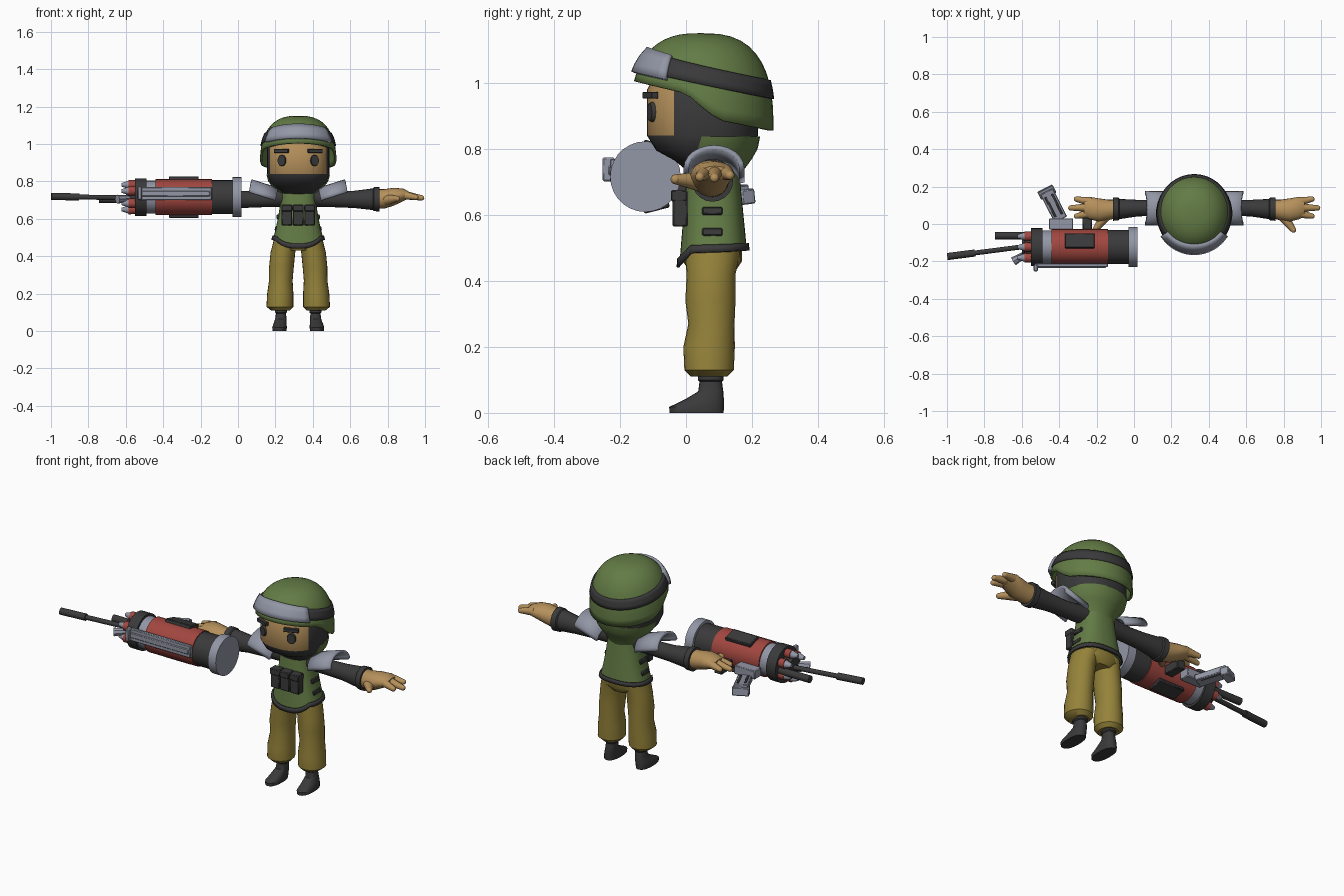
import bpy, bmesh, math
from math import sin, cos, pi
from mathutils import Vector

cube = bpy.data.objects.get("Cube")
if cube:
    bpy.data.objects.remove(cube)

CX = 0.322  # figure centre line


def material(name, rgb):
    m = bpy.data.materials.new(name)
    m.use_nodes = True
    m.diffuse_color = (*rgb, 1)
    m.node_tree.nodes["Principled BSDF"].inputs["Base Color"].default_value = (*rgb, 1)
    return m


GREEN = material("olive green", (0.125, 0.2, 0.06))
DARK = material("charcoal", (0.042, 0.042, 0.044))
TAN = material("mustard trousers", (0.3, 0.225, 0.042))
SKIN = material("skin", (0.46, 0.28, 0.105))
GREY = material("steel grey", (0.29, 0.31, 0.38))
RED = material("brick red", (0.36, 0.062, 0.05))


def finish(name, bm, mats, angle=40, rule=None, thick=0, bevel=0):
    bmesh.ops.remove_doubles(bm, verts=bm.verts, dist=1e-5)
    bmesh.ops.recalc_face_normals(bm, faces=bm.faces)
    me = bpy.data.meshes.new(name)
    bm.to_mesh(me)
    bm.free()
    ob = bpy.data.objects.new(name, me)
    bpy.context.collection.objects.link(ob)
    for m in mats:
        me.materials.append(m)
    if rule:
        for p in me.polygons:
            p.material_index = rule(p.center)
    if thick:
        s = ob.modifiers.new("thickness", "SOLIDIFY")
        s.thickness, s.offset = thick, 0
    if bevel:
        ob.modifiers.new("bevel", "BEVEL").width = bevel
    bpy.ops.object.select_all(action="DESELECT")
    ob.select_set(True)
    bpy.context.view_layer.objects.active = ob
    bpy.ops.object.shade_smooth_by_angle(angle=math.radians(angle))
    return ob


def surface(name, f, nu, nv, mats, wrap=True, caps=False, **kw):
    """Grid of points f(u, v); u runs round, v runs along."""
    bm = bmesh.new()
    cols = nu if wrap else nu + 1
    rows = [[bm.verts.new(f(i / nu, j / nv)) for i in range(cols)] for j in range(nv + 1)]
    for j in range(nv):
        for i in range(nu):
            k = (i + 1) % cols
            bm.faces.new((rows[j][i], rows[j][k], rows[j + 1][k], rows[j + 1][i]))
    if caps:
        bm.faces.new(rows[0])
        bm.faces.new(rows[-1])
    return finish(name, bm, mats, **kw)


def loft(name, rings, mat, axis="z", s=1, n=20, e=2.0, **kw):
    """Rings are (along, centre a, centre b, radius a, radius b), from the centre line."""
    def f(u, v):
        t, a, b, ra, rb = rings[round(v * (len(rings) - 1))]
        c, d = cos(2 * pi * u), sin(2 * pi * u)
        a += ra * math.copysign(abs(c) ** (2 / e), c)
        b += rb * math.copysign(abs(d) ** (2 / e), d)
        return (CX + s * a, b, t) if axis == "z" else (CX + s * t, a, b)
    mats = mat if isinstance(mat, list) else [mat]
    return surface(name, f, n, len(rings) - 1, mats, caps=True, **kw)


def rod(name, p, q, r1, r2, mat, n=16, tip=False):
    p, q = Vector(p), Vector(q)
    bm = bmesh.new()
    bmesh.ops.create_cone(bm, cap_ends=True, segments=n, radius1=r1, radius2=r2, depth=(q - p).length)
    if tip:
        bmesh.ops.create_icosphere(bm, subdivisions=2, radius=r2 * 1.02)
        ball = [v for v in bm.verts if abs(v.co.length - r2 * 1.02) < 1e-4]
        bmesh.ops.translate(bm, verts=ball, vec=(0, 0, (q - p).length / 2))
    ob = finish(name, bm, [mat])
    ob.location = (p + q) / 2
    ob.rotation_euler = (q - p).to_track_quat("Z", "Y").to_euler()
    return ob


def box(name, c, size, mat, rot=(0, 0, 0), bevel=0.004):
    bm = bmesh.new()
    bmesh.ops.create_cube(bm, size=1)
    bmesh.ops.scale(bm, verts=bm.verts, vec=size)
    ob = finish(name, bm, [mat], bevel=bevel)
    ob.location, ob.rotation_euler = c, rot
    return ob


def interp(y, pts):
    for (a, za), (b, zb) in zip(pts, pts[1:]):
        if y <= b:
            return za + (zb - za) * max(0, (y - a) / (b - a))
    return pts[-1][1]


# Helmet, with a rim that drops over the ears and neck
TOP = 1.145


def dome(a, z, off=0):
    k = max(0, (z - 0.86) / (TOP - 0.86))
    r = max(0, 1 - k ** 2.7) ** (1 / 2.7)
    return Vector((CX + (0.2 * r + off) * cos(a), 0.047 + (0.212 * r + off) * sin(a), z))


def helmet(u, v):
    a = 2 * pi * u
    y = 0.047 + 0.212 * sin(a)
    rim = interp(y, [(-0.17, 1.005), (0.0, 0.968), (0.05, 0.925), (0.1, 0.887), (0.26, 0.855)])
    return dome(a, rim + (TOP - rim) * sin(v * pi / 2))


def wrap_band(half, off, a0, a1):
    def f(u, v):
        a = a0 + (a1 - a0) * u
        z = 1.04 - 0.22 * (0.047 + 0.2 * sin(a) + 0.03)
        return dome(a, z + half * (2 * v - 1), off)
    return f


surface("helmet", helmet, 40, 12, [GREEN], thick=0.012)
surface("helmet_band", wrap_band(0.028, 0.006, 0, 2 * pi), 40, 3, [DARK], thick=0.012)
surface("helmet_goggles", wrap_band(0.036, 0.014, pi * 1.17, pi * 1.83), 16, 3, [GREY], wrap=False, thick=0.02)

# Head with a face opening in the mask
loft("head", [(0.72, 0, 0.08, 0.07, 0.06), (0.765, 0, 0.065, 0.12, 0.1), (0.795, 0, 0.055, 0.15, 0.145),
              (0.84, 0, 0.05, 0.166, 0.168), (0.98, 0, 0.05, 0.166, 0.168), (1.03, 0, 0.05, 0.14, 0.14)],
     [DARK, SKIN], n=40, e=2.4, rule=lambda c: int(c.z > 0.84 and c.y < -0.035))
for s in (-1, 1):
    eye = rod("eye", (CX + s * 0.086, -0.1, 0.912), (CX + s * 0.09, -0.111, 0.912), 0.025, 0.022, DARK, 20)
    eye.scale = (1, 1.25, 1)
    box("eyebrow", (CX + s * 0.09, -0.108, 0.963), (0.08, 0.022, 0.02), DARK, (0, 0, s * 0.36), 0.002)

# Collar and vest
loft("collar", [(0.70, 0, 0.085, 0.095, 0.076), (0.74, 0, 0.092, 0.11, 0.086), (0.77, 0, 0.085, 0.138, 0.115),
                (0.80, 0, 0.08, 0.16, 0.137), (0.838, 0, 0.08, 0.17, 0.145)], GREEN, n=32)


def hem(y):
    return interp(y, [(-0.02, 0.45), (0.025, 0.492), (0.2, 0.5)])


def vest(lo, hi, off):
    def f(u, v):
        c, d = cos(2 * pi * u), sin(2 * pi * u)
        t = lo + (hi - lo) * v
        rx, ry = 0.092 + 0.042 * (1 - t) ** 1.6 + off, 0.078 + 0.024 * (1 - t) + off
        y = 0.082 + ry * math.copysign(abs(d) ** 0.8, d)
        h = hem(0.082 + 0.102 * d)
        return CX + rx * math.copysign(abs(c) ** 0.8, c), y, h + (0.745 - h) * t
    return f


surface("vest", vest(0, 1, 0), 32, 8, [GREEN], caps=True)
surface("vest_hem", vest(-0.03, 0.06, 0.004), 32, 1, [DARK], thick=0.008)
for i in (-1, 0, 1):
    box("pouch", (CX + i * 0.061, -0.018, 0.61), (0.056, 0.045, 0.09), DARK)
    box("pouch_flap", (CX + i * 0.061, -0.021, 0.658), (0.059, 0.05, 0.035), DARK)

# Limbs, mirrored about the centre line
for s in (-1, 1):
    for z, x in ((0.612, 0.108), (0.548, 0.117)):
        box("side_strap", (CX + s * x, 0.08, z), (0.016, 0.062, 0.024), DARK, (0, s * -0.15, 0))
    loft("trouser_leg", [(0.11, 0.095, 0.07, 0.05, 0.055), (0.13, 0.098, 0.07, 0.072, 0.075),
                         (0.2, 0.096, 0.07, 0.07, 0.078), (0.27, 0.093, 0.077, 0.063, 0.07),
                         (0.34, 0.09, 0.074, 0.066, 0.076), (0.42, 0.082, 0.076, 0.066, 0.074),
                         (0.49, 0.064, 0.08, 0.066, 0.085)], TAN, s=s, n=24)
    loft("boot", [(0, 0.1, 0.032, 0.037, 0.082), (0.018, 0.1, 0.032, 0.039, 0.083), (0.04, 0.097, 0.055, 0.035, 0.06),
                  (0.065, 0.093, 0.075, 0.03, 0.038), (0.095, 0.092, 0.075, 0.027, 0.034),
                  (0.1, 0.092, 0.075, 0.033, 0.039), (0.125, 0.092, 0.075, 0.033, 0.039)], DARK, s=s, e=2.4)
    loft("sleeve", [(0.06, 0.085, 0.715, 0.05, 0.05), (0.2, 0.085, 0.704, 0.042, 0.042),
                    (0.3, 0.085, 0.704, 0.044, 0.046), (0.4, 0.08, 0.705, 0.054, 0.058),
                    (0.405, 0.08, 0.705, 0.061, 0.064), (0.435, 0.08, 0.705, 0.063, 0.065)], DARK, "x", s)
    loft("hand", [(0.42, 0.08, 0.706, 0.05, 0.052), (0.46, 0.075, 0.707, 0.055, 0.052),
                  (0.51, 0.075, 0.718, 0.062, 0.048), (0.56, 0.085, 0.728, 0.06, 0.034),
                  (0.59, 0.088, 0.728, 0.045, 0.02)], SKIN, "x", s)
    for y0, t, y1, z1 in ((0.118, 0.63, 0.133, 0.72), (0.088, 0.66, 0.086, 0.712), (0.058, 0.63, 0.042, 0.715)):
        rod("finger", (CX + s * 0.55, y0, 0.73), (CX + s * t, y1, z1), 0.025, 0.014, SKIN, 12, True)
    rod("thumb", (CX + s * 0.47, 0.05, 0.7), (CX + s * 0.53, -0.032, 0.708), 0.032, 0.015, SKIN, 12, True)

    def pad(u, v, s=s):
        lift = 0.062 * sin(pi * u)
        return CX + s * (0.122 + 0.142 * v - 0.2 * lift), 0.085 + 0.084 * cos(pi * u), 0.697 + 0.045 * v + lift
    surface("shoulder_pad", pad, 12, 2, [GREY], wrap=False, thick=0.016)
loft("trouser_seat", [(0.43, 0, 0.08, 0.07, 0.07), (0.46, 0, 0.08, 0.122, 0.09), (0.51, 0, 0.08, 0.122, 0.09)], TAN, e=2.5)

# Launcher body along x
GY, GZ = -0.123, 0.716


def tube(name, x0, x1, r, mat, r2=None, y=0, z=0, n=28):
    return rod(name, (x0, GY + y, GZ + z), (x1, GY + y, GZ + z), r, r2 or r, mat, n)


tube("launcher_end_cap", -0.03, 0.02, 0.107, GREY)
tube("launcher_rear_section", -0.15, -0.03, 0.091, DARK)
tube("launcher_body", -0.44, -0.14, 0.096, RED)
tube("launcher_front_collar", -0.5, -0.44, 0.088, GREY)
tube("launcher_ring", -0.55, -0.49, 0.101, DARK)
tube("launcher_nose", -0.6, -0.55, 0.05, DARK, 0.055)
for z in (-1, 1):
    box("body_plate", (-0.29, -0.09, GZ + z * 0.092), (0.16, 0.08, 0.022), DARK, (z * -0.25, 0, 0))
box("side_rail", (-0.335, GY - 0.098, 0.735), (0.39, 0.02, 0.07), GREY)
box("side_rail_ridge", (-0.335, GY - 0.105, 0.735), (0.37, 0.016, 0.03), GREY)
box("rail_catch", (-0.525, GY - 0.112, 0.738), (0.022, 0.036, 0.072), GREY)
for i in range(6):
    a = pi / 3 * i + pi / 6
    y, z = 0.066 * cos(a), 0.066 * sin(a)
    tube("rocket", -0.585, -0.54, 0.026, RED, 0.024, y, z, 12)
    tube("rocket_tip", -0.585, -0.622, 0.022, GREY, 0.01, y, z, 12)

# Barrels and front fittings
rod("long_barrel", (-0.58, -0.12, 0.712), (-0.86, -0.156, 0.717), 0.013, 0.013, DARK)
rod("muzzle", (-0.85, -0.155, 0.717), (-0.998, -0.174, 0.72), 0.019, 0.019, DARK)
rod("short_barrel", (-0.55, -0.062, 0.705), (-0.742, -0.062, 0.705), 0.02, 0.02, DARK)
rod("front_fin", (-0.58, -0.16, 0.71), (-0.645, -0.2, 0.705), 0.016, 0.024, GREY, 8)

# Magazine and grip on the rear side
turn = (0.12, 0, 0.47)
box("magazine", (-0.43, 0.1, 0.665), (0.075, 0.17, 0.035), GREY, turn)
box("magazine_end", (-0.466, 0.17, 0.655), (0.09, 0.045, 0.045), GREY, turn)
for i in (-1, 1):
    box("magazine_slot", (-0.43 + i * 0.017, 0.1 + i * 0.009, 0.667), (0.012, 0.12, 0.039), DARK, turn, 0.001)
box("magazine_mount", (-0.39, 0.0, 0.685), (0.13, 0.06, 0.05), GREY)
box("grip", (-0.25, 0.02, 0.68), (0.05, 0.1, 0.05), DARK)
